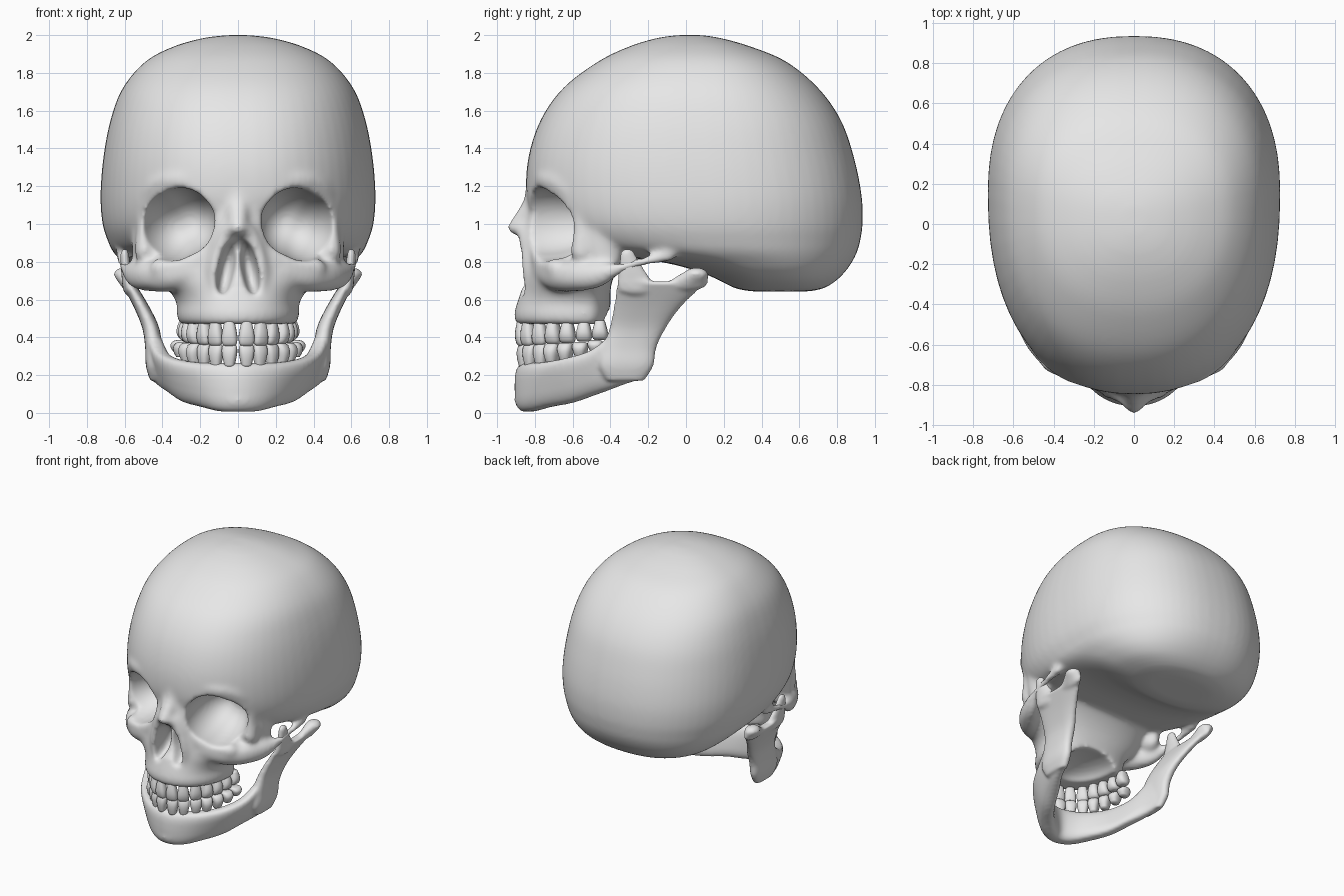
import bpy, bmesh, math
from mathutils import Matrix, Vector

if "Cube" in bpy.data.objects:
    bpy.data.objects.remove(bpy.data.objects["Cube"])

bone = bpy.data.materials.new("bone_grey")
bone.use_nodes = True
bone.diffuse_color = (0.8, 0.8, 0.8, 1)
bone.node_tree.nodes["Principled BSDF"].inputs["Base Color"].default_value = (0.8, 0.8, 0.8, 1)


def spline(rows, n):
    """Catmull-Rom resampling of rows of numbers."""
    out = []
    last = len(rows) - 1
    for i in range(last):
        p = [rows[min(max(i + k, 0), last)] for k in (-1, 0, 1, 2)]
        for j in range(n):
            t = j / n
            out.append([b + 0.5 * t * (c - a + t * (2*a - 5*b + 4*c - d + t * (3*(b - c) + d - a)))
                        for a, b, c, d in zip(*p)])
    return out + [list(rows[-1])]


def oval(n, count):
    """Unit superellipse points."""
    pts = []
    for i in range(count):
        a = 2 * math.pi * i / count
        c, s = math.cos(a), math.sin(a)
        pts.append((math.copysign(abs(c) ** (2 / n), c), math.copysign(abs(s) ** (2 / n), s)))
    return pts


def loft(bm, rings):
    """Skin a list of equal rings and cap both ends."""
    vs = [[bm.verts.new(p) for p in r] for r in rings]
    m = len(vs[0])
    for a, b in zip(vs, vs[1:]):
        for i in range(m):
            j = (i + 1) % m
            bm.faces.new((a[i], a[j], b[j], b[i]))
    bm.faces.new(vs[0][::-1])
    bm.faces.new(vs[-1])


def egg_loft(bm, rows, n):
    """Stack of egg-shaped slices: z, front y, widest y, back y, half width."""
    rings = []
    for z, yf, yc, yb, w in spline(rows, 5):
        rings.append([(w * c, yc + s * (yb - yc if s > 0 else yc - yf), z) for c, s in oval(n, 64)])
    loft(bm, rings)


def blob(bm, x, y, z, rx, ry, rz, turn=Matrix(), detail=2):
    m = Matrix.Translation((x, y, z)) @ turn @ Matrix.Diagonal((rx, ry, rz, 1))
    bmesh.ops.create_icosphere(bm, subdivisions=detail, radius=1, matrix=m)


def chain(bm, rows, sides=(1, -1)):
    """Row of overlapping ellipsoids along a path, mirrored."""
    for s in sides:
        for x, y, z, rx, ry, rz in spline(rows, 11):
            blob(bm, s * x, y, z, rx, ry, rz)


def make(name, bm):
    bmesh.ops.recalc_face_normals(bm, faces=bm.faces[:])
    me = bpy.data.meshes.new(name)
    bm.to_mesh(me)
    bm.free()
    obj = bpy.data.objects.new(name, me)
    bpy.context.scene.collection.objects.link(obj)
    return obj


def remesh(obj, size):
    mod = obj.modifiers.new("fuse", 'REMESH')
    mod.mode = 'VOXEL'
    mod.voxel_size = size


def relax(obj, count):
    mod = obj.modifiers.new("relax", 'SMOOTH')
    mod.factor = 0.5
    mod.iterations = count


def bake(obj):
    bpy.context.view_layer.update()
    deps = bpy.context.evaluated_depsgraph_get()
    me = bpy.data.meshes.new_from_object(obj.evaluated_get(deps))
    obj.modifiers.clear()
    obj.data = me
    me.materials.clear()
    me.materials.append(bone)
    for p in me.polygons:
        p.use_smooth = True


# Cranium
bm = bmesh.new()
egg_loft(bm, [(2.0, -.04, .03, .08, .05), (1.985, -.15, .04, .18, .18), (1.94, -.3, .06, .34, .34),
              (1.86, -.465, .09, .53, .49), (1.72, -.65, .1, .7, .61), (1.55, -.77, .12, .82, .675),
              (1.35, -.835, .13, .89, .713), (1.15, -.845, .15, .93, .728),
              (1.0, -.8, .16, .935, .717), (.9, -.7, .19, .92, .685), (.85, -.52, .23, .905, .66),
              (.8, -.14, .31, .88, .615), (.75, .06, .38, .845, .56), (.7, .18, .44, .795, .48),
              (.66, .26, .48, .73, .36), (.643, .35, .5, .65, .25)], 2.3)
# Upper jaw and middle of the face
egg_loft(bm, [(.47, -.9, -.53, -.41, .31), (.52, -.91, -.53, -.4, .325), (.58, -.895, -.52, -.4, .325),
              (.64, -.875, -.52, -.4, .36), (.7, -.86, -.52, -.39, .42), (.78, -.85, -.48, -.35, .45),
              (.9, -.845, -.4, -.25, .48), (1.05, -.83, -.36, -.2, .5),
              (1.15, -.8, -.35, -.2, .5)], 2.1)
# Brow ridge running into the outer eye rim
chain(bm, [(.12, -.785, 1.21, .06, .055, .06), (.31, -.735, 1.235, .06, .055, .06),
           (.43, -.64, 1.2, .06, .06, .06), (.48, -.565, 1.1, .05, .06, .05),
           (.49, -.545, .98, .05, .06, .05), (.495, -.55, .85, .055, .065, .05)])
# Temple wall behind the eye rim
chain(bm, [(.5, -.46, 1.0, .06, .1, .08), (.5, -.44, .9, .065, .1, .08), (.5, -.43, .8, .06, .09, .07)])
# Lower eye rim
chain(bm, [(.12, -.79, .87, .045, .045, .05), (.25, -.75, .79, .06, .055, .05),
           (.4, -.68, .765, .07, .065, .06)])
# Cheekbone and arch
chain(bm, [(.24, -.735, .75, .08, .075, .08), (.36, -.675, .725, .09, .08, .085),
           (.46, -.585, .725, .08, .08, .085), (.545, -.47, .73, .05, .065, .07),
           (.592, -.37, .76, .03, .04, .034), (.612, -.25, .795, .025, .04, .024),
           (.615, -.1, .83, .035, .05, .03)])
# Nose bridge and nose opening rim
chain(bm, [(0, -.775, 1.2, .09, .075, .06), (0, -.8, 1.11, .07, .065, .06),
           (0, -.86, 1.03, .055, .055, .04), (0, -.902, .98, .045, .048, .035)], (1,))
chain(bm, [(0, -.895, .975, .045, .045, .035), (.05, -.855, .96, .045, .045, .045),
           (.09, -.84, .88, .045, .042, .04), (.125, -.83, .75, .04, .04, .04),
           (.1, -.825, .64, .04, .04, .04)])
# Bridge flanks beside the eye sockets
chain(bm, [(.05, -.77, 1.12, .05, .06, .05), (.075, -.79, 1.0, .05, .06, .05),
           (.11, -.79, .9, .05, .06, .05)])
skull = make("skull", bm)

# Hollows: eye sockets, nose opening, palate
bm = bmesh.new()
for s in (1, -1):
    for x, z in ((.3, 1.01), (.357, .985)):
        blob(bm, s * x, -.75, z, .184, .33, .182, Matrix.Rotation(s * .2, 4, 'Z'), 4)
    blob(bm, s * .06, -.88, .765, .048, .17, .15, Matrix.Rotation(-s * .2, 4, 'Y'), 3)
blob(bm, 0, -.95, .78, .1, .135, .155, detail=3)
blob(bm, 0, -.93, .875, .055, .12, .075, detail=3)
blob(bm, 0, -.48, .45, .2, .3, .1, detail=3)
hollows = make("hollow_cutter", bm)
hollows.hide_render = True
remesh(hollows, .012)
bake(hollows)

remesh(skull, .015)
bake(skull)
cut = skull.modifiers.new("hollows", 'BOOLEAN')
cut.operation = 'DIFFERENCE'
cut.solver = 'EXACT'
cut.object = hollows
remesh(skull, .0135)
relax(skull, 14)
bake(skull)
bpy.data.objects.remove(hollows)

# Lower jaw body: x, y, bottom, top, half thickness, outward lean
bm = bmesh.new()
half = [(0, -.843, .005, .265, .065, 0), (.1, -.813, .008, .265, .065, .008),
        (.2, -.74, .03, .268, .062, .025), (.305, -.615, .055, .29, .058, .04),
        (.375, -.48, .1, .335, .055, .04), (.425, -.36, .14, .43, .048, .025),
        (.445, -.25, .175, .48, .04, .01)]
path = spline([(-r[0],) + r[1:] for r in half[:0:-1]] + half, 5)
rings = []
for i, (x, y, zb, zt, th, lean) in enumerate(path):
    a, b = path[max(i - 1, 0)], path[min(i + 1, len(path) - 1)]
    t = Vector((b[0] - a[0], b[1] - a[1])).normalized()
    rings.append([(x + t.y * (th * c + lean * s), y - t.x * (th * c + lean * s),
                   (zb + zt) / 2 + s * (zt - zb) / 2) for c, s in oval(3, 24)])
loft(bm, rings)
blob(bm, 0, -.85, .07, .1, .06, .06)

# Ramus: z, front y, back y, x, half thickness
ramus = [(.17, -.42, -.22, .435, .03), (.25, -.46, -.172, .445, .043), (.35, -.44, -.155, .447, .045),
         (.45, -.405, -.105, .462, .045), (.55, -.385, -.035, .505, .042),
         (.65, -.37, .065, .56, .038), (.695, -.365, .115, .588, .034)]
for s in (1, -1):
    loft(bm, [[(s * (x + th * c), (yf + yb) / 2 + d * (yb - yf) / 2, z) for c, d in oval(2.6, 32)]
              for z, yf, yb, x, th in spline(ramus, 5)])
# Front prong and hinge knob
chain(bm, [(.578, -.265, .67, .034, .105, .05), (.592, -.29, .75, .028, .072, .05),
           (.6, -.31, .835, .024, .042, .04)])
chain(bm, [(.585, .01, .685, .035, .11, .04), (.605, .055, .735, .055, .065, .036)])
jaw = make("lower_jaw", bm)
remesh(jaw, .0115)
relax(jaw, 8)
bake(jaw)


def teeth(name, arch, count=7):
    """Crowns along half an arch, mirrored: x, y, gum z, biting z."""
    bm = bmesh.new()
    pts = spline(arch, 20)
    run = [0]
    for a, b in zip(pts, pts[1:]):
        run.append(run[-1] + math.hypot(b[0] - a[0], b[1] - a[1]))
    width = run[-1] / count
    for i in range(count):
        k = next(j for j, d in enumerate(run) if d >= (i + .5) * width)
        x, y, gum, tip = pts[k]
        t = Vector((pts[k + 1][0] - pts[k - 1][0], pts[k + 1][1] - pts[k - 1][1])).normalized()
        deep = .032 if i < 3 else .048
        for s in (1, -1):
            rings = []
            for h, a, b in spline([(0, .6, .65), (.35, .85, .95), (.65, 1, 1),
                                   (.9, .94, .75), (1, .65, .4)], 3):
                u, v = a * width * .5, b * deep
                rings.append([(s * (x + t.x * u * c + t.y * v * d), y + t.y * u * c - t.x * v * d,
                               gum + (tip - gum) * h) for c, d in oval(2.6, 16)])
            loft(bm, rings)
    bake(make(name, bm))


teeth("upper_teeth", [(0, -.88, .49, .355), (.09, -.857, .49, .355), (.17, -.79, .49, .36),
                      (.235, -.68, .49, .365), (.265, -.57, .49, .375), (.28, -.42, .49, .39)])
teeth("lower_teeth", [(0, -.873, .245, .365), (.09, -.845, .245, .365), (.175, -.775, .25, .365),
                      (.25, -.67, .265, .37), (.295, -.56, .295, .375), (.315, -.44, .335, .39)])
